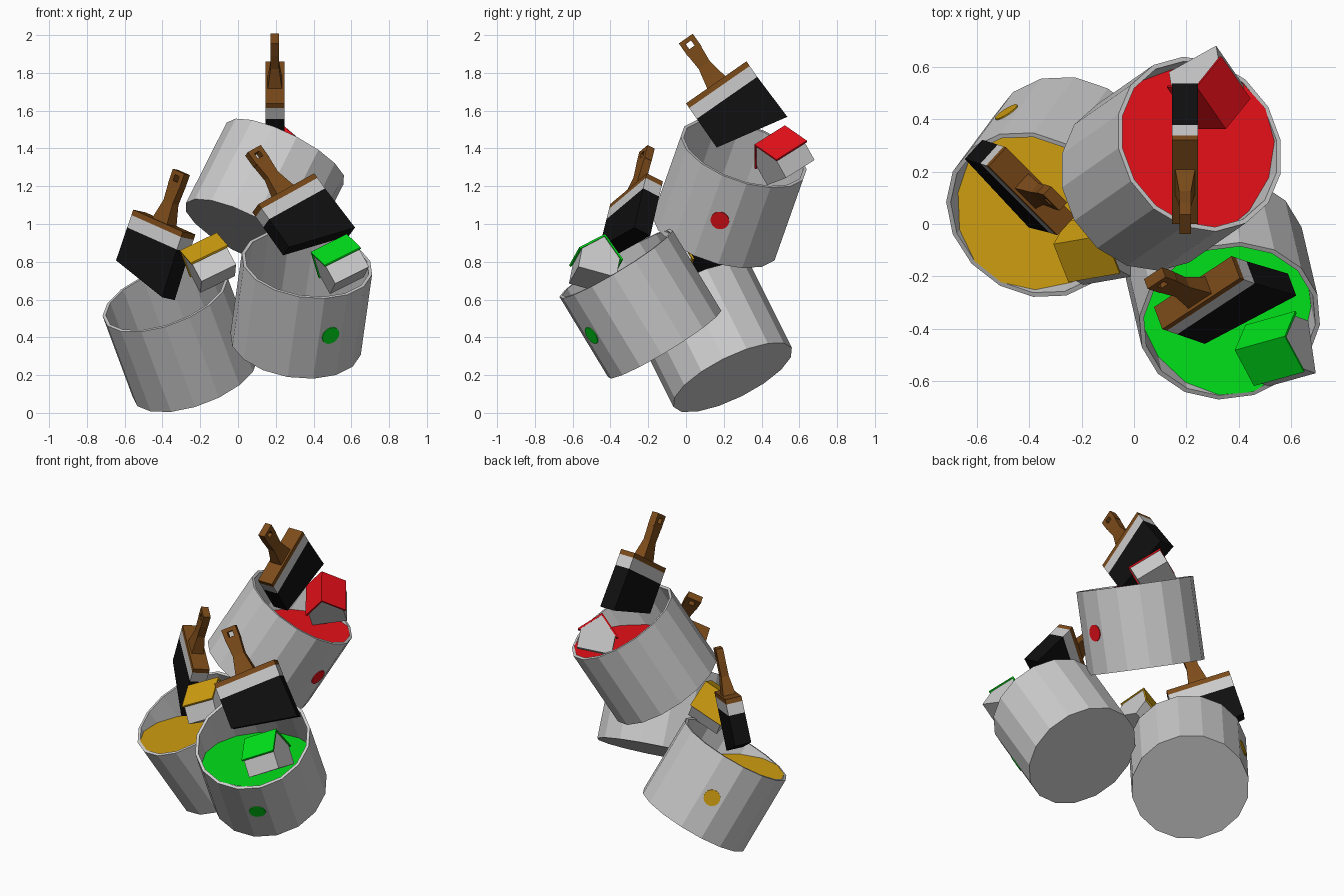
import bpy, bmesh, math
from mathutils import Vector, Matrix

if "Cube" in bpy.data.objects:
    bpy.data.objects.remove(bpy.data.objects["Cube"])

SIDES, R, H, WALL = 16, 0.35, 0.5, 0.018


def material(name, rgb):
    m = bpy.data.materials.new(name)
    m.diffuse_color = (*rgb, 1)
    m.use_nodes = True
    m.node_tree.nodes["Principled BSDF"].inputs["Base Color"].default_value = m.diffuse_color
    return m


BROWN = material("wood", (0.20, 0.07, 0.01))
BLACK = material("bristle", (0.005, 0.005, 0.005))
RED = material("red_paint", (0.80, 0.005, 0.01))
GREEN = material("green_paint", (0.0, 0.75, 0.01))
YELLOW = material("yellow_paint", (0.62, 0.34, 0.005))


def loft(name, rings, mtx, mat=None, closed=False):
    """Skin a list of point rings; cap the ends, or join last ring to first."""
    bm = bmesh.new()
    vs = [[bm.verts.new(mtx @ Vector(p)) for p in ring] for ring in rings]
    pairs = list(zip(vs, vs[1:])) + ([(vs[-1], vs[0])] if closed else [])
    for a, b in pairs:
        for i in range(len(a)):
            j = (i + 1) % len(a)
            bm.faces.new((a[i], a[j], b[j], b[i]))
    if not closed:
        bm.faces.new(vs[0][::-1])
        if len(vs) > 1:
            bm.faces.new(vs[-1])
    if len(vs) > 1:
        bmesh.ops.recalc_face_normals(bm, faces=bm.faces)
    me = bpy.data.meshes.new(name)
    bm.to_mesh(me)
    bm.free()
    if mat:
        me.materials.append(mat)
    ob = bpy.data.objects.new(name, me)
    bpy.context.collection.objects.link(ob)
    return ob


def frame(origin, a, b):
    """Matrix with local x along a, local y near b."""
    x = Vector(a).normalized()
    y = Vector(b)
    y = (y - x * y.dot(x)).normalized()
    m = Matrix((x, y, x.cross(y))).transposed().to_4x4()
    m.translation = Vector(origin)
    return m


def prism(name, profile, z0, z1, mtx, mat=None):
    return loft(name, [[(x, y, z) for x, y in profile] for z in (z0, z1)], mtx, mat)


def circle(r, z, n=SIDES):
    return [(r * math.cos((i + .5) * math.tau / n),
             r * math.sin((i + .5) * math.tau / n), z) for i in range(n)]


def rect(hx, y0, y1, z):
    return [(-hx, y0, z), (hx, y0, z), (hx, y1, z), (-hx, y1, z)]


def bucket(tag, rim, axis, dot, mat):
    axis = Vector(axis).normalized()
    base = Vector(rim) - axis * H
    # local x points at the label dot, local z along the bucket axis
    x = Vector(dot) - base
    x = (x - axis * x.dot(axis)).normalized()
    m = Matrix((x, axis.cross(x), axis)).transposed().to_4x4()
    m.translation = base
    loft(tag + "_bucket", [circle(R, 0), circle(R, H),
                           circle(R - WALL, H), circle(R - WALL, 0.02)], m)
    # level paint surface cut by the tilted wall, just at the low lip
    level = rim[2] - (R - WALL) * math.sqrt(1 - axis.z ** 2) + 0.005
    ring = []
    for p in circle(R - WALL, H):
        w = m @ Vector(p)
        ring.append(w - axis * ((w.z - level) / axis.z))
    if (ring[1] - ring[0]).cross(ring[2] - ring[1]).z > 0:
        ring.reverse()
    loft(tag + "_paint", [ring], Matrix(), mat)
    # round label dot on the facet
    up = (Vector(dot) - base).dot(axis)
    d = m @ Matrix.Translation((R * math.cos(math.pi / SIDES), 0, up)) \
        @ Matrix.Rotation(math.pi / 2, 4, 'Y')
    loft(tag + "_dot", [circle(0.05, -0.004), circle(0.05, 0.005)], d, mat)


def brush(tag, origin, across, up):
    m = frame(origin, across, up)
    w, t = 0.195, 0.05
    box = lambda y0, y1: [(-w, y0), (w, y0), (w, y1), (-w, y1)]
    prism(tag + "_brush_block", box(-0.03, 0), -t, t, m, BROWN)
    prism(tag + "_brush_ferrule", box(-0.10, -0.03), -t, t, m)
    prism(tag + "_brush_bristles", [(-w, -0.10), (-w, -0.285), (w + .01, -0.365),
                                    (w, -0.10)], -t, t, m, BLACK)
    # handle: flared foot, narrow neck, wider end with a square hole
    sections = [(0, .058, .038), (.04, .05, .032), (.11, .036, .023), (.20, .043, .022)]
    loft(tag + "_brush_handle",
         [[(-a, y, -b), (a, y, -b), (a, y, b), (-a, y, b)] for y, a, b in sections],
         m, BROWN)
    loft(tag + "_brush_handle_end",
         [rect(.045, .20, .282, -.022), rect(.045, .20, .282, .022),
          rect(.017, .225, .258, .022), rect(.017, .225, .258, -.022)],
         m, BROWN, closed=True)


def house(tag, ridge, along, up, mat):
    # local x along the ridge, y up, z sideways; profile turned to suit
    m = frame(ridge, along, up) @ Matrix.Rotation(math.pi / 2, 4, 'Y')
    prism(tag + "_house_walls", [(-.105, -.23), (.105, -.23), (.105, -.117),
                                 (0, -.012), (-.105, -.117)], -.103, .103, m)
    prism(tag + "_house_roof", [(0, 0), (.122, -.119), (.115, -.127), (0, -.013),
                                (-.115, -.127), (-.122, -.119)], -.11, .11, m, mat)


# buckets: rim centre, axis, label dot
bucket("red", (.25, .305, 1.375), (.43, .30, .85), (.45, .18, 1.02), RED)
bucket("green", (.365, -.37, .79), (.12, -.514, .85), (.492, -.503, .408), GREEN)
bucket("yellow", (-.385, .035, .612), (-.316, -.425, .85), (-.485, .424, .47), YELLOW)

# brushes: middle of block top, width direction, handle direction
brush("red", (.195, .16, 1.75), (0, .82, .57), (0, -.57, .82))
brush("green", (.24, -.262, 1.165), (.76, .50, .42), (-.61, .17, .775))
brush("yellow", (-.39, .125, 1.01), (.675, -.675, -.30), (.32, -.10, .943))

# houses: ridge middle, ridge direction, up direction
house("red", (.295, .443, 1.472), (-.11, .159, .10), (.08, -.47, .85), RED)
house("green", (.48, -.455, .90), (.19, .053, .095), (-.47, .17, .854), GREEN)
house("yellow", (-.21, -.06, .907), (.196, .034, .095), (-.38, .25, .87), YELLOW)
